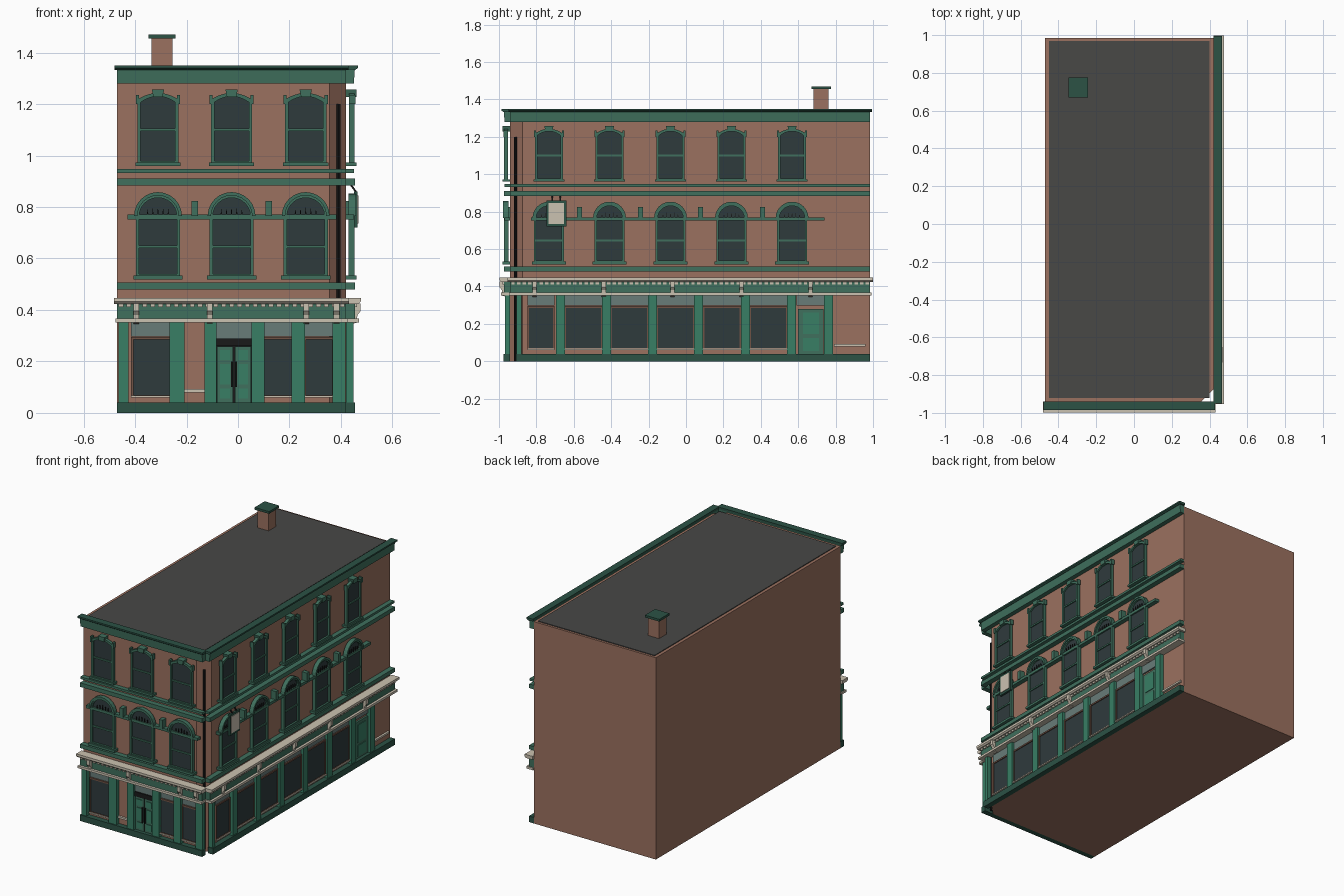
import bpy, bmesh, math

if "Cube" in bpy.data.objects:
    bpy.data.objects.remove(bpy.data.objects["Cube"])

COLORS = {
    'brick': (.33, .165, .115), 'roof': (.065, .065, .062), 'bright': (.04, .21, .13),
    'green': (.05, .16, .11), 'dark': (.025, .085, .06), 'glass': (.028, .043, .046),
    'transom': (.14, .2, .19), 'cream': (.6, .54, .44), 'black': (.01, .01, .01),
    'wood': (.16, .085, .06)}
MATS = {}
for n, c in COLORS.items():
    MATS[n] = bpy.data.materials.new(n)
    MATS[n].diffuse_color = (*c, 1)

# Facade frames: u along the wall, d outward, z up
FRAMES = {
    'front': lambda u, d, z: (u, -.94 - d, z),
    'side': lambda u, d, z: (.42 + d, u, z),
    'world': lambda x, y, z: (x, y, z)}
parts = {}


def part(name, mat):
    if name not in parts:
        parts[name] = (bmesh.new(), mat)
    return parts[name][0]


def loft(bm, a, b):
    """Solid between two matching outlines."""
    va, vb = [bm.verts.new(p) for p in a], [bm.verts.new(p) for p in b]
    bm.faces.new(va)
    bm.faces.new(vb[::-1])
    for i in range(len(a)):
        j = (i + 1) % len(a)
        bm.faces.new((va[j], va[i], vb[i], vb[j]))


def prism(bm, f, pts, d0, d1):
    loft(bm, [f(u, d0, z) for u, z in pts], [f(u, d1, z) for u, z in pts])


def box(bm, f, u0, u1, d0, d1, z0, z1):
    prism(bm, f, [(u0, z0), (u1, z0), (u1, z1), (u0, z1)], d0, d1)


def sweep(bm, f, prof, u0, u1):
    loft(bm, [f(u0, d, z) for d, z in prof], [f(u1, d, z) for d, z in prof])


def frame_strip(bm, f, outer, inner, d0, d1):
    """Closed solid frame between two outlines."""
    rings = [[bm.verts.new(f(u, d, z)) for u, z in o]
             for o, d in ((outer, d0), (outer, d1), (inner, d1), (inner, d0))]
    n = len(outer)
    for k in range(4):
        r, s = rings[k], rings[(k + 1) % 4]
        for i in range(n):
            j = (i + 1) % n
            bm.faces.new((r[i], r[j], s[j], s[i]))


def arch(c, hw, z0, zs, rise, n=12):
    """Window outline: straight jambs and a curved head."""
    head = [(c + hw * math.cos(math.pi * i / n), zs + rise * math.sin(math.pi * i / n)) for i in range(n + 1)]
    if rise < hw * .6:   # shallow segmental head
        head = [(c + hw * (1 - 2 * i / n), zs + rise * (1 - (1 - 2 * i / n) ** 2)) for i in range(n + 1)]
    return [(c - hw, z0), (c + hw, z0)] + head


W = FRAMES['world']
# Brick body with a chamfered street corner
foot = [(-.47, -.94), (.355, -.94), (.42, -.875), (.42, .985), (-.47, .985)]
loft(part('brick_body', 'brick'), [(x, y, 0) for x, y in foot], [(x, y, 1.33) for x, y in foot])
box(part('flat_roof', 'roof'), W, -.45, .4, -.92, .97, 1.325, 1.335)
box(part('chimney', 'brick'), W, -.337, -.255, .682, .762, 1.33, 1.456)
box(part('chimney_cap', 'dark'), W, -.348, -.243, .67, .775, 1.455, 1.47)


def upper_window(side, f, c, hw):
    """Third floor window with shallow arch head."""
    prism(part(side + '_upper_glass', 'glass'), f, arch(c, hw - .008, .97, 1.215, .02), .012, .02)
    bm = part(side + '_upper_frames', 'green')
    frame_strip(bm, f, arch(c, hw, .965, 1.218, .025), arch(c, hw - .013, .978, 1.207, .023), .012, .032)
    box(bm, f, c - hw, c + hw, .018, .027, 1.095, 1.105)
    box(bm, f, c - hw - .008, c + hw + .008, 0, .04, .96, .973)
    for s in (-1, 1):
        box(bm, f, c + s * hw - .006, c + s * hw + .006, .012, .036, 1.2, 1.235)
    prism(bm, f, [(c - .018, 1.228), (c + .018, 1.228), (c + .024, 1.257), (c - .024, 1.257)], 0, .04)


def arched_window(side, f, c, hw):
    """Second floor round headed window with spiked cresting."""
    prism(part(side + '_arched_glass', 'glass'), f, arch(c, hw - .008, .53, .765, hw - .008), .01, .02)
    bm = part(side + '_arched_frames', 'green')
    frame_strip(bm, f, arch(c, hw, .525, .765, hw), arch(c, hw - .013, .54, .765, hw - .015), .01, .032)
    hood = [(c + (hw + .007) * math.cos(math.pi * i / 12), .765 + (hw + .007) * math.sin(math.pi * i / 12)) for i in range(13)]
    inner = [(c + (hw - .006) * math.cos(math.pi * i / 12), .765 + (hw - .006) * math.sin(math.pi * i / 12)) for i in range(13)]
    prism_pts = hood + inner[::-1]
    for i in range(12):
        prism(bm, f, [hood[i], hood[i + 1], inner[i + 1], inner[i]], .01, .038)
    box(bm, f, c - hw, c + hw, .018, .027, .64, .65)
    box(bm, f, c - hw - .01, c + hw + .01, 0, .04, .518, .533)
    for k in range(-2, 3):
        h = .03 - .004 * abs(k)
        prism(part(side + '_cresting', 'black'), f,
              [(c + k * .02 - .003, .77), (c + k * .02 + .003, .77), (c + k * .02, .77 + h)], .022, .028)


def shop_window(side, f, u0, u1):
    """Shop window with transom light and sill."""
    rect = lambda a, b, c, d: [(a, c), (b, c), (b, d), (a, d)]
    frame_strip(part(side + '_shop_frames', 'wood'), f, rect(u0 - .008, u1 + .008, .062, .295),
                rect(u0, u1, .07, .285), 0, .016)
    box(part(side + '_shop_glass', 'glass'), f, u0, u1, 0, .01, .07, .285)
    box(part(side + '_transoms', 'transom'), f, u0 - .008, u1 + .008, 0, .01, .297, .352)
    box(part(side + '_shop_sills', 'cream'), f, u0 - .008, u1 + .008, 0, .022, .06, .068)


LAYOUT = {
    'front': dict(ends=(-.47, .42), wins=(-.311, -.025, .263), hw=.08, belt=(-.43, .383),
                  blocks=(-.168, .12), corbels=(-.395, -.11, .265, .383), base=-.47,
                  pil=((-.465, -.426), (-.267, -.208), (-.13, -.084), (.052, .103), (.208, .26), (.368, .418)),
                  shops=((-.407, -.267), (.103, .208), (.265, .366)), ledge=(-.208, -.13), over=.012),
    'side': dict(ends=(-.94, .985), wins=(-.733, -.409, -.083, .243, .567), hw=.075, belt=(-.83, .74),
                 blocks=(-.57, -.243, .078, .409), corbels=(-.81, -.44, -.072, .297, .666), base=-.91,
                 pil=[(-.905, -.88)] + [(c - .024, c + .024) for c in (-.67, -.425, -.18, .067, .318, .564, .762)],
                 shops=[(-.84, -.71)] + [(c - .093, c + .093) for c in (-.5475, -.3025, -.0565, .1925, .441)],
                 ledge=(.79, .96), over=.014)}

for side, L in LAYOUT.items():
    f = FRAMES[side]
    a, b = L['ends']
    o = L['over']
    # Roof cornice: frieze and projecting cap
    sweep(part(side + '_roof_frieze', 'green'), f, [(0, 1.28), (.03, 1.28), (.034, 1.335), (0, 1.335)], a, b)
    sweep(part(side + '_roof_cap', 'dark'), f, [(0, 1.335), (.036, 1.333), (.046, 1.34), (.046, 1.35), (0, 1.35)], a - .01, b + .01)
    # String courses
    bands = part(side + '_string_courses', 'green')
    for z0, z1, d in ((.933, .948, .03), (.883, .91, .034), (.48, .506, .034)):
        box(bands, f, a, b, 0, d, z0, z1)
    # Windows
    for c in L['wins']:
        upper_window(side, f, c, L['hw'])
        arched_window(side, f, c, L['hw'] + .006)
    box(part(side + '_spring_band', 'green'), f, *L['belt'], 0, .03, .752, .77)
    for c in L['blocks']:
        box(part(side + '_wall_blocks', 'green'), f, c - .013, c + .013, 0, .036, .766, .824)
    # Shopfront cornice, dentils, fascia and corbels
    cr = part(side + '_shop_cornice', 'cream')
    sweep(cr, f, [(0, .424), (.048, .424), (.057, .432), (.057, .447), (0, .447)], a - o, b + o)
    box(cr, f, a - o * .5, b + o * .5, 0, .05, .352, .367)
    n = int((b - a) / .03)
    for i in range(n):
        u = a + (i + .5) * (b - a) / n
        box(part(side + '_dentils', 'cream'), f, u - .009, u + .009, .02, .042, .411, .425)
    box(part(side + '_fascia', 'green'), f, a, b, 0, .034, .365, .425)
    for c in L['corbels']:
        sweep(part(side + '_corbels', 'cream'), f, [(.02, .345), (.04, .35), (.044, .38), (.056, .395), (.056, .426), (.02, .426)], c - .011, c + .011)
    # Plinth, pilasters and shop windows
    box(part(side + '_plinth', 'dark'), f, L['base'], b, 0, .035, 0, .04)
    for u0, u1 in L['pil']:
        box(part(side + '_pilasters', 'bright'), f, u0, u1, 0, .028, .038, .353)
    for u0, u1 in L['shops']:
        shop_window(side, f, u0, u1)
    box(part(side + '_ledge', 'cream'), f, *L['ledge'], 0, .014, .08, .092)

# Front double door
f = FRAMES['front']
box(part('double_door_gap', 'black'), f, -.084, .052, 0, .006, .04, .26)
box(part('double_door_head', 'black'), f, -.084, .052, 0, .018, .26, .29)
box(part('front_transoms', 'transom'), f, -.084, .052, 0, .01, .29, .352)
for s in (-1, 1):
    c = -.016 + s * .035
    box(part('door_leaves', 'green'), f, c - .031, c + .031, 0, .012, .04, .258)
    for z0, z1 in ((.055, .095), (.11, .19), (.205, .245)):
        box(part('door_panels', 'bright'), f, c - .019, c + .019, .01, .016, z0, z1)
    box(part('door_handles', 'black'), f, -.016 + s * .009 - .003, -.016 + s * .009 + .003, .012, .026, .1, .2)

# Side door
f = FRAMES['side']
box(part('side_door', 'green'), f, .6, .735, 0, .012, .04, .28)
box(part('side_door_panels', 'bright'), f, .625, .71, .01, .016, .055, .125)
box(part('side_door_panels', 'bright'), f, .625, .71, .01, .016, .145, .26)
box(part('side_transoms', 'transom'), f, .592, .738, 0, .01, .297, .352)

# Hanging sign with brackets
box(part('sign_frame', 'dark'), f, -.746, -.64, .03, .044, .72, .86)
box(part('sign_panel', 'cream'), f, -.734, -.652, .028, .048, .735, .845)
for u in (-.715, -.672):
    sweep(part('sign_brackets', 'black'), f, [(0, .905), (.037, .855), (.042, .86), (.006, .91)], u - .004, u + .004)

# Corner downpipe
pipe = part('downpipe', 'black')
ring = [(.391 + .008 * math.cos(math.pi * i / 4), -.911 + .008 * math.sin(math.pi * i / 4)) for i in range(8)]
loft(pipe, [(x, y, 0) for x, y in ring], [(x, y, 1.2) for x, y in ring])

for name, (bm, mat) in parts.items():
    bmesh.ops.recalc_face_normals(bm, faces=bm.faces)
    me = bpy.data.meshes.new(name)
    bm.to_mesh(me)
    bm.free()
    me.materials.append(MATS[mat])
    bpy.context.collection.objects.link(bpy.data.objects.new(name, me))

for m in bpy.data.materials:
    if m.users and not m.is_grease_pencil:
        m.use_nodes = True
        m.node_tree.nodes["Principled BSDF"].inputs["Base Color"].default_value = m.diffuse_color
